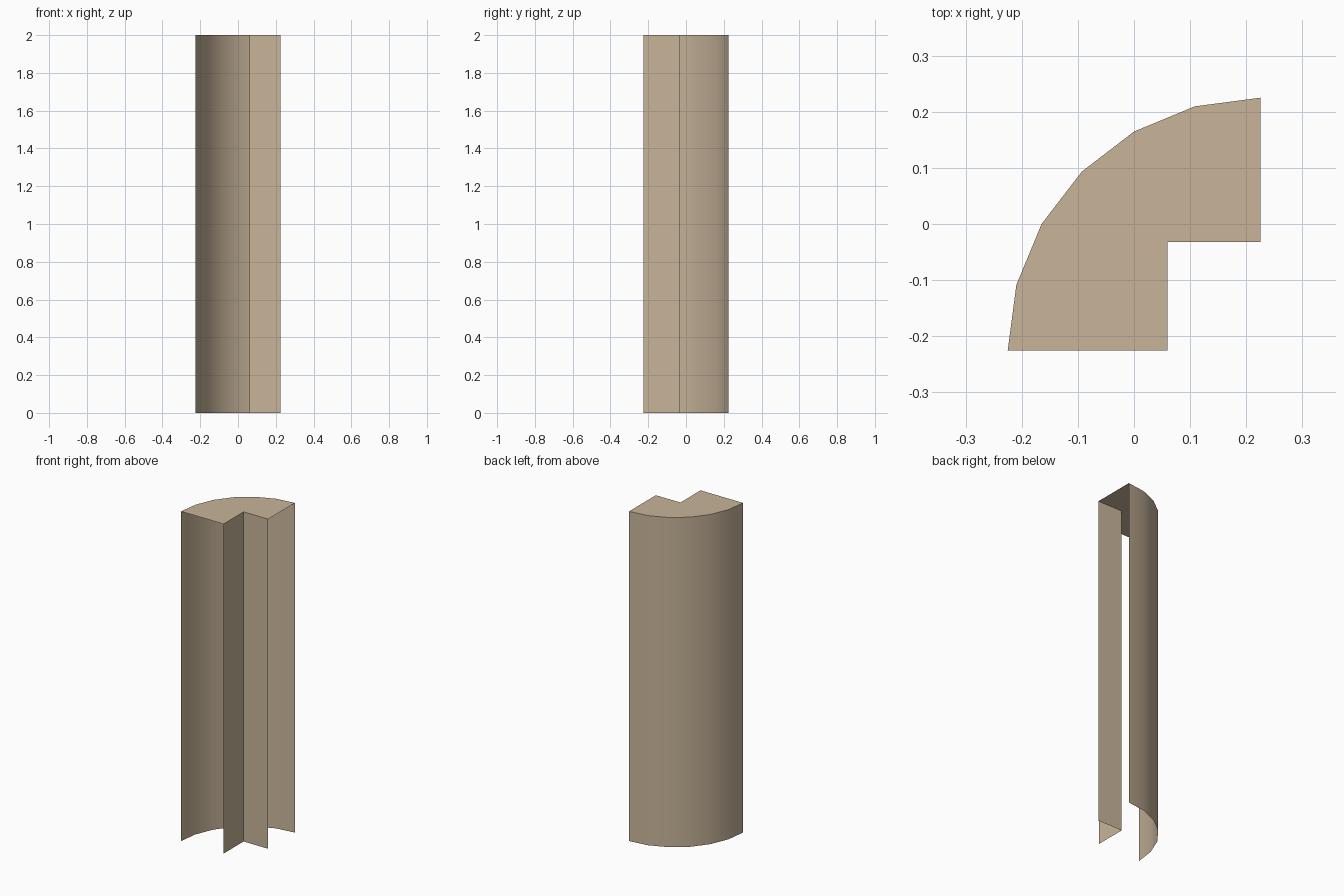
import bpy, math

if "Cube" in bpy.data.objects:
    bpy.data.objects.remove(bpy.data.objects["Cube"])

HEIGHT, HALF, RADIUS, SEGMENTS = 2.0, 0.225, 0.45, 6
NOTCH_X, NOTCH_Y = 0.06, -0.032

stone = bpy.data.materials.new("tan_stone")
stone.diffuse_color = (0.578, 0.462, 0.323, 1.0)
stone.use_nodes = True
stone.node_tree.nodes["Principled BSDF"].inputs["Base Color"].default_value = stone.diffuse_color


def make_object(name, verts, faces, smooth=False):
    mesh = bpy.data.meshes.new(name)
    mesh.from_pydata(verts, [], faces)
    mesh.materials.append(stone)
    for p in mesh.polygons:
        p.use_smooth = smooth
    obj = bpy.data.objects.new(name, mesh)
    bpy.context.collection.objects.link(obj)
    return obj


def make_wall(name, path, smooth=False):
    """Single-sided wall rising from an open path; outside is left of the path."""
    n = len(path)
    verts = [(x, y, 0) for x, y in path] + [(x, y, HEIGHT) for x, y in path]
    faces = [(i + 1, i, i + n, i + 1 + n) for i in range(n - 1)]
    return make_object(name, verts, faces, smooth)


# Quarter-circle outline, from the front left corner to the back right corner
arc = []
for i in range(SEGMENTS + 1):
    a = math.pi / 2 * i / SEGMENTS
    arc.append((HALF - RADIUS * math.cos(a), -HALF + RADIUS * math.sin(a)))

# Square notch on the inner side, from the right end to the front end
notch = [(HALF, NOTCH_Y), (NOTCH_X, NOTCH_Y), (NOTCH_X, -HALF)]

# Walls: both end faces and the underside are left open
make_wall("curved_wall", arc, smooth=True)
make_wall("notch_wall", notch)

# Flat top following the whole outline
outline = list(reversed(arc + notch))
make_object("top_cap", [(x, y, HEIGHT) for x, y in outline],
            [tuple(range(len(outline)))])
